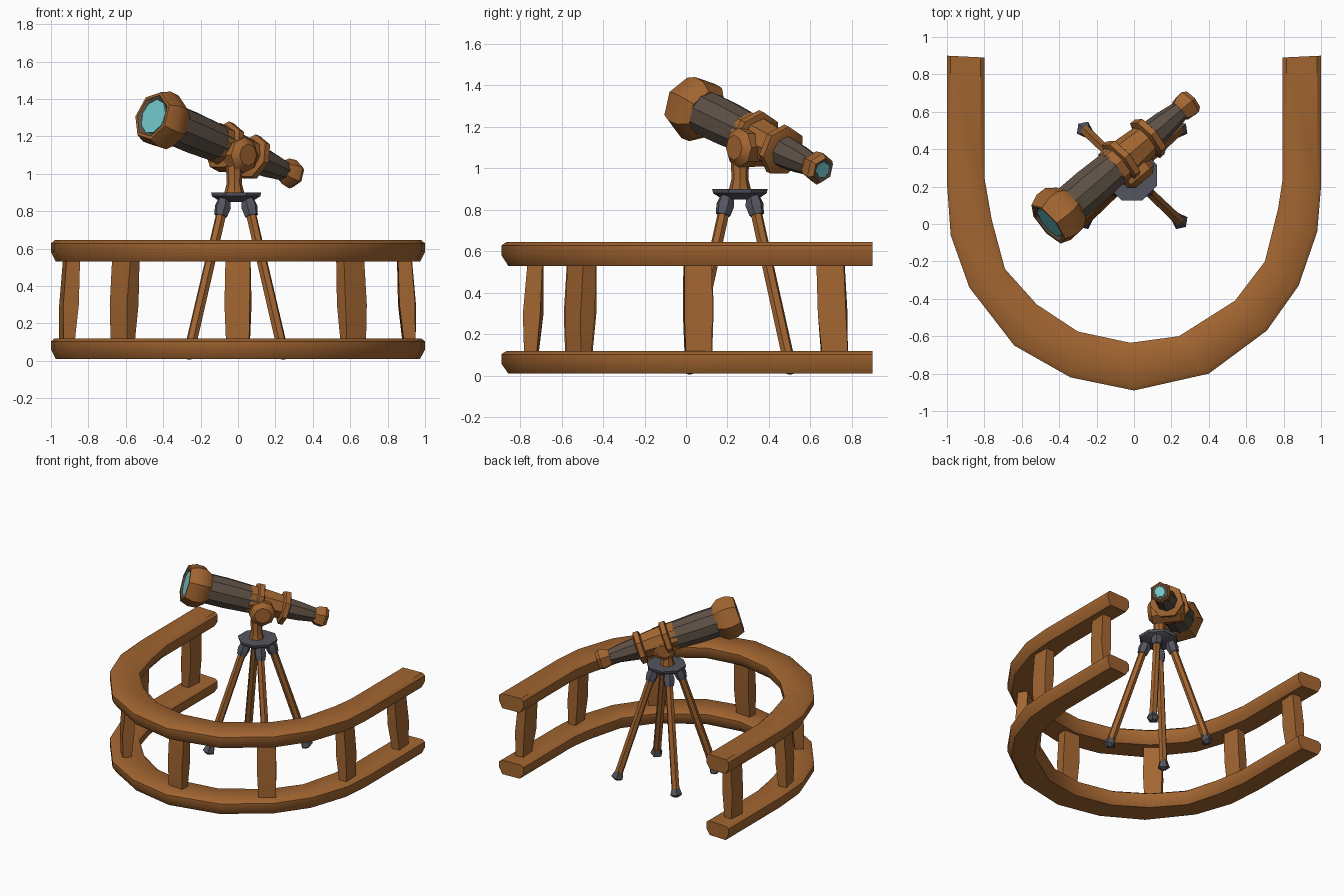
import bpy, bmesh, math, random
from mathutils import Vector, Matrix

if "Cube" in bpy.data.objects:
    bpy.data.objects.remove(bpy.data.objects["Cube"])

random.seed(4)


def material(name, rgb):
    m = bpy.data.materials.new(name)
    m.diffuse_color = (*rgb, 1)
    m.use_nodes = True
    m.node_tree.nodes["Principled BSDF"].inputs["Base Color"].default_value = m.diffuse_color
    return m


WOOD = material("warm wood", (0.36, 0.13, 0.03))
TUBE = material("dark bronze", (0.11, 0.08, 0.06))
METAL = material("slate metal", (0.09, 0.09, 0.115))
GLASS = material("cyan glass", (0.17, 0.58, 0.6))


def loft(name, rings, mats, ring_mats=None, smooth=35):
    """Skin equal-length rings of points and cap both ends."""
    bm = bmesh.new()
    vs = [[bm.verts.new(p) for p in r] for r in rings]
    n = len(rings[0])
    for k in range(len(vs) - 1):
        for i in range(n):
            j = (i + 1) % n
            f = bm.faces.new((vs[k][i], vs[k][j], vs[k + 1][j], vs[k + 1][i]))
            f.material_index = ring_mats[k] if ring_mats else 0
    bm.faces.new(vs[0][::-1]).material_index = ring_mats[0] if ring_mats else 0
    bm.faces.new(vs[-1]).material_index = ring_mats[-1] if ring_mats else 0
    bmesh.ops.recalc_face_normals(bm, faces=bm.faces)
    me = bpy.data.meshes.new(name)
    bm.to_mesh(me)
    bm.free()
    for m in mats:
        me.materials.append(m)
    me.shade_smooth()
    me.set_sharp_from_angle(angle=math.radians(smooth))
    ob = bpy.data.objects.new(name, me)
    bpy.context.collection.objects.link(ob)
    return ob


def turned(name, start, axis, profile, sides, mats, ring_mats=None, spin=0.0):
    """Turned part: profile is (distance along axis, radius)."""
    start, axis = Vector(start), Vector(axis).normalized()
    side = axis.cross(Vector((0, 0, 1)))
    side = side.normalized() if side.length > 1e-4 else Vector((1, 0, 0))
    up = side.cross(axis)
    rings = []
    for t, r in profile:
        angs = [spin + 2 * math.pi * i / sides for i in range(sides)]
        rings.append([start + axis * t + (up * math.cos(a) + side * math.sin(a)) * r for a in angs])
    return loft(name, rings, mats, ring_mats)


# Curved rails: outer and inner plan points, swept with a chamfered section
OUTER = [(-1, .9), (-1, .22), (-.98, -.06), (-.88, -.34), (-.64, -.65), (-.34, -.82), (0, -.89),
         (.4, -.8), (.71, -.57), (.88, -.33), (.98, -.04), (1, .2), (1, .9)]
INNER = [(-.8, .89), (-.8, .25), (-.76, .02), (-.69, -.24), (-.52, -.43), (-.3, -.575), (-.02, -.635),
         (.24, -.6), (.54, -.41), (.7, -.2), (.77, .08), (.795, .24), (.795, .89)]
SECTION = [(0, .45), (0, .85), (.1, 1), (.9, 1), (1, .85), (1, .4), (.85, 0), (.13, 0)]
for name, z0, h in (("lower_rail", 0.01, 0.11), ("upper_rail", 0.53, 0.115)):
    rings = []
    for o, i in zip(OUTER, INNER):
        rings.append([(o[0] + (i[0] - o[0]) * u, o[1] + (i[1] - o[1]) * u, z0 + h * v)
                      for u, v in SECTION])
    loft(name, rings, [WOOD], smooth=40)


# Rough-hewn posts between the rails
def post(name, x, y, angle):
    rings = []
    for z, w, d in ((0.1, .062, .03), (0.3, .068, .042), (0.55, .066, .036)):
        a = angle + random.uniform(-.15, .15)
        k = 1 - .06 * z
        c = Vector((x * k, y * k, z))
        t = Vector((math.cos(a), math.sin(a), 0))
        s = Vector((-t.y, t.x, 0))
        rings.append([c + t * w * p + s * d * q for p, q in ((-1, -1), (1, -1), (1, 1), (-1, 1))])
    loft(name, rings, [WOOD], smooth=25)


post("front_post", 0, -.75, 0)
for s, side in ((-1, "left"), (1, "right")):
    post(side + "_corner_post", .62 * s, -.52, .7 * s)
    post(side + "_middle_post", .92 * s, .06, 1.5 * s)
    post(side + "_end_post", .92 * s, .72, 1.57)

# Tripod: four splayed legs with metal collars and feet
HUB = Vector((-.01, .26, 0))
for sx in (-1, 1):
    for sy in (-1, 1):
        tag = ("left" if sx < 0 else "right") + ("_front" if sy < 0 else "_back")
        top = HUB + Vector((.06 * sx, .06 * sy, .87))
        foot = HUB + Vector((.26 * sx, .25 * sy, .01))
        d = foot - top
        L = d.length
        turned(tag + "_leg", top, d, [(.05, .028), (L - .06, .03)], 6, [WOOD])
        turned(tag + "_collar", top, d, [(-.01, .03), (.05, .045), (.1, .036)], 6, [METAL])
        turned(tag + "_foot", top, d, [(L - .1, .02), (L - .02, .046), (L, .015)], 5, [METAL])

# Head plate and neck
turned("head_plate", HUB + Vector((0, 0, .85)), (0, 0, 1),
       [(0, .09), (.03, .14), (.05, .145)], 8, [METAL], spin=math.pi / 8)
turned("neck", HUB + Vector((-.01, 0, .89)), (0, 0, 1), [(0, .055), (.06, .04), (.15, .045)], 8, [WOOD])

# Spyglass, along one tilted axis
A = Vector((-.46, .0, 1.31))
AX = Vector((.77, .66, -.32))
across = Vector((.65, -.76, 0))
turned("pivot", Vector((-.03, .33, 1.1)) - across.normalized() * .13, across,
       [(0, .06), (.02, .09), (.23, .095), (.26, .06)], 8, [WOOD])
turned("main_tube", A, AX, [(.1, .112), (.3, .112), (.54, .1)], 10, [TUBE])
turned("hood", A, AX,
       [(.02, .095), (.015, .102), (0, .118), (.0, .135), (.06, .158), (.12, .155), (.17, .118)],
       7, [WOOD, TUBE], [1, 1, 0, 0, 0, 0], spin=.2)
turned("front_lens", A, AX, [(.01, .095), (.018, .096)], 9, [GLASS])
turned("wood_sleeve", A, AX, [(.47, .108), (.54, .108), (.76, .088)], 8, [WOOD])
for name, t, r in (("front_ring", .54, .135), ("rear_ring", .74, .125)):
    turned(name, A, AX, [(t - .025, r - .03), (t - .015, r), (t + .02, r), (t + .03, r - .03)], 7, [WOOD])
turned("eye_tube", A, AX, [(.74, .082), (.86, .072), (.99, .052)], 8, [TUBE])
turned("eyepiece", A, AX, [(.96, .052), (.99, .073), (1.04, .08), (1.065, .062), (1.06, .045)],
       6, [WOOD, TUBE], [0, 0, 0, 1])
turned("eye_lens", A, AX, [(1.06, .042), (1.067, .04)], 7, [GLASS])
